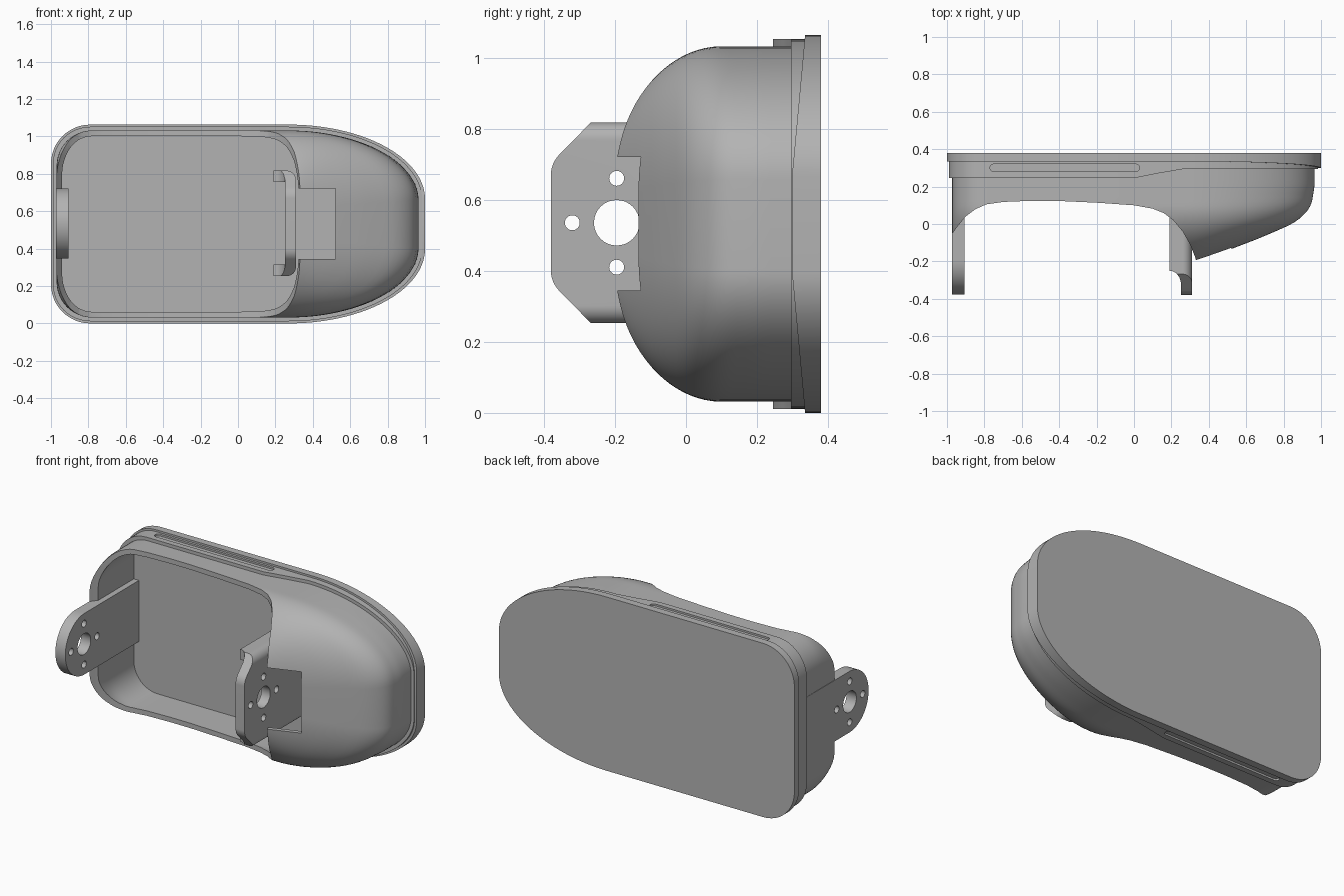
import bpy, bmesh
from math import sin, cos, pi, sqrt

if "Cube" in bpy.data.objects:
    bpy.data.objects.remove(bpy.data.objects["Cube"], do_unlink=True)

grey = bpy.data.materials.new("plain grey")
grey.use_nodes = True
COLOUR = (0.45, 0.45, 0.45, 1)
grey.diffuse_color = COLOUR
grey.node_tree.nodes["Principled BSDF"].inputs["Base Color"].default_value = COLOUR

MID = 0.5315      # height of the symmetry plane
FLOOR = 0.335     # inner face of the back plate
WALL = 0.03


def loft(name, rings, closed=False):
    """Skin a list of equal-length rings, capped or joined end to end."""
    bm = bmesh.new()
    vs = [[bm.verts.new(p) for p in ring] for ring in rings]
    n = len(vs[0])
    pairs = list(zip(vs, vs[1:]))
    if closed:
        pairs.append((vs[-1], vs[0]))
    else:
        bm.faces.new(vs[0])
        bm.faces.new(vs[-1])
    for a, b in pairs:
        for i in range(n):
            j = (i + 1) % n
            bm.faces.new((a[i], a[j], b[j], b[i]))
    bmesh.ops.recalc_face_normals(bm, faces=bm.faces)
    mesh = bpy.data.meshes.new(name)
    bm.to_mesh(mesh)
    bm.free()
    mesh.materials.append(grey)
    ob = bpy.data.objects.new(name, mesh)
    bpy.context.collection.objects.link(ob)
    return ob


def prism(name, pts, axis, a, b):
    """Extrude a 2D polygon along one axis from a to b."""
    place = {"x": lambda p, t: (t, p[0], p[1]),
             "y": lambda p, t: (p[0], t, p[1]),
             "z": lambda p, t: (p[0], p[1], t)}[axis]
    return loft(name, [[place(p, t) for p in pts] for t in (a, b)])


def arc(cx, cy, r, start, end, n=12):
    return [(cx + r * cos(start + (end - start) * i / n),
             cy + r * sin(start + (end - start) * i / n)) for i in range(n + 1)]


def combine(ob, cutters, operation="DIFFERENCE"):
    bpy.context.view_layer.objects.active = ob
    for c in cutters:
        c.hide_render = True
        m = ob.modifiers.new("cut", "BOOLEAN")
        m.operation, m.object, m.solver = operation, c, "EXACT"
        bpy.ops.object.modifier_apply(modifier=m.name)
        bpy.data.objects.remove(c, do_unlink=True)


def outline(left, right, h, corner):
    """Rounded at the left corners, elliptical towards the right."""
    x0 = min(0.27, right - 0.04)
    flat = 0.25 * h
    r = min(corner, h * 0.95)
    top = arc(left + r, h - r, r, pi, pi / 2)
    top += [(0, h), (x0 * 0.5, h)]
    n = 28
    top += [(x0 + (right - x0) * sin(pi / 2 * i / n),
             flat + (h - flat) * cos(pi / 2 * i / n)) for i in range(n + 1)]
    return [(x, MID + z) for x, z in top] + [(x, MID - z) for x, z in reversed(top)]


def ring(pts, ys):
    return [(x, y, z) for (x, z), y in zip(pts, ys)]


def rim_front(x, z):
    if x < 0.25:
        return 0.335
    return 0.335 - 0.037 * min(1, (MID - abs(z - MID)) / 0.4)


def ledge_front(x):
    return 0.245 + 0.05 * min(1, max(0, x / 0.25))


# Rim with its solid back plate
rim_out = outline(-1, 1, MID, 0.21)
core = outline(-0.955, 0.95, 0.485, 0.18)
count = len(core)
fronts = [rim_front(*p) for p in rim_out]
rim = loft("rim_and_back_plate", [ring(rim_out, [0.38] * count), ring(rim_out, fronts),
                                  ring(core, fronts), ring(core, [FLOOR] * count)])

# Stepped ledge with a long groove above and below
ledge_out = outline(-0.99, 0.985, 0.52, 0.2)
fronts = [ledge_front(p[0]) for p in ledge_out]
ledge = loft("ledge", [ring(ledge_out, [0.34] * count), ring(ledge_out, fronts),
                       ring(core, fronts), ring(core, [0.34] * count)], closed=True)
slot = arc(-0.75, 0.3, 0.02, pi / 2, 1.5 * pi) + arc(0.01, 0.3, 0.02, -pi / 2, pi / 2)
combine(ledge, [prism("slot", slot, "z", MID + s * 0.509, MID + s * 0.57) for s in (1, -1)])

# Domed shell: section height and right end change with depth
ENDS = [(-0.25, 0.25), (-0.2, 0.34), (-0.13, 0.53), (-0.08, 0.66), (-0.04, 0.755),
        (0.0, 0.845), (0.04, 0.9), (0.075, 0.93), (0.11, 0.95), (0.2, 0.965), (0.5, 0.968)]


def section(y):
    u = max(0, (0.1 - y) / 0.333)
    h = 0.5 * sqrt(1 - u * u)
    for (ya, ra), (yb, rb) in zip(ENDS, ENDS[1:]):
        if ya <= y <= yb:
            return h, ra + (rb - ra) * (y - ya) / (yb - ya)


def shell(name, start, end, inset):
    rings = []
    steps = 36
    for i in range(steps + 1):
        y = start + (end - start) * sin(pi / 2 * i / steps)
        h, right = section(y - inset * 0.5)
        pts = outline(-0.97 + inset, right - inset, h - inset, 0.19 - inset)
        rings.append(ring(pts, [y] * count))
    return loft(name, rings)


body = shell("domed_shell", 0.337, -0.23, 0)
cavity = shell("cavity", 0.45, -0.205, WALL)
opening_edge = [(-1.1, -0.05), (-0.97, -0.05), (-0.945, -0.015), (-0.9, 0.04), (-0.85, 0.078),
                (-0.79, 0.105), (-0.7, 0.118), (-0.55, 0.124), (-0.4, 0.123), (-0.2, 0.114),
                (0, 0.1), (0.1, 0.082), (0.16, 0.058), (0.21, 0.02), (0.26, -0.04),
                (0.3, -0.11), (0.33, -0.185), (0.34, -0.5), (-1.1, -0.5)]
opening = prism("opening", opening_edge, "z", -0.2, 1.3)
notch = prism("notch", [(0.25, 0.345), (0.52, 0.345), (0.52, 0.72), (0.25, 0.72)], "y", -0.5, 0.0)
combine(body, [cavity, opening, notch])


# Mounting arms with a hub hole and four screw holes
def drill(ob):
    spots = [(0, 0, 0.064)] + [(0.125 * cos(k * pi / 2), 0.125 * sin(k * pi / 2), 0.021)
                               for k in range(4)]
    combine(ob, [prism("hole", arc(-0.195 + dy, 0.535 + dz, r, 0, 2 * pi, 32)[:-1], "x", -2, 2)
                 for dy, dz, r in spots])


arm_profile = arc(-0.19, 0.535, 0.187, pi / 2, 1.5 * pi, 32) + [(0.337, 0.348), (0.337, 0.722)]
right_arm = prism("right_arm", arm_profile, "x", -0.972, -0.905)
drill(right_arm)

# Channel-shaped arm: two lips, rounded outer corners, chamfered tip
channel = [(0.25, 0.315), (0.19, 0.315), (0.19, 0.253)] + arc(0.26, 0.303, 0.05, -pi / 2, 0)
channel += arc(0.26, 0.767, 0.05, 0, pi / 2) + [(0.19, 0.817), (0.19, 0.755), (0.25, 0.755)]
left_arm = prism("left_arm", channel, "y", -0.5, 0.337)
tip = arc(-0.3, 0.67, 0.08, pi, 0.75 * pi) + [(-0.265, 0.82), (0.4, 0.82), (0.4, 0.25)]
tip += [(-0.265, 0.25)] + arc(-0.3, 0.4, 0.08, 1.25 * pi, pi)
combine(left_arm, [prism("tip", tip, "x", 0, 0.5)], "INTERSECT")
lip_trim = [(0.1, -0.25), (0.2, -0.25), (0.225, -0.262), (0.243, -0.285), (0.25, -0.31),
            (0.25, -0.5), (0.1, -0.5)]
combine(left_arm, [prism("lip_trim", lip_trim, "z", 0, 1.2)])
drill(left_arm)

# Smooth shading with crisp edges
for ob in (rim, ledge, body, right_arm, left_arm):
    bpy.ops.object.select_all(action="DESELECT")
    ob.select_set(True)
    bpy.context.view_layer.objects.active = ob
    bpy.ops.object.shade_smooth_by_angle(angle=0.5)
